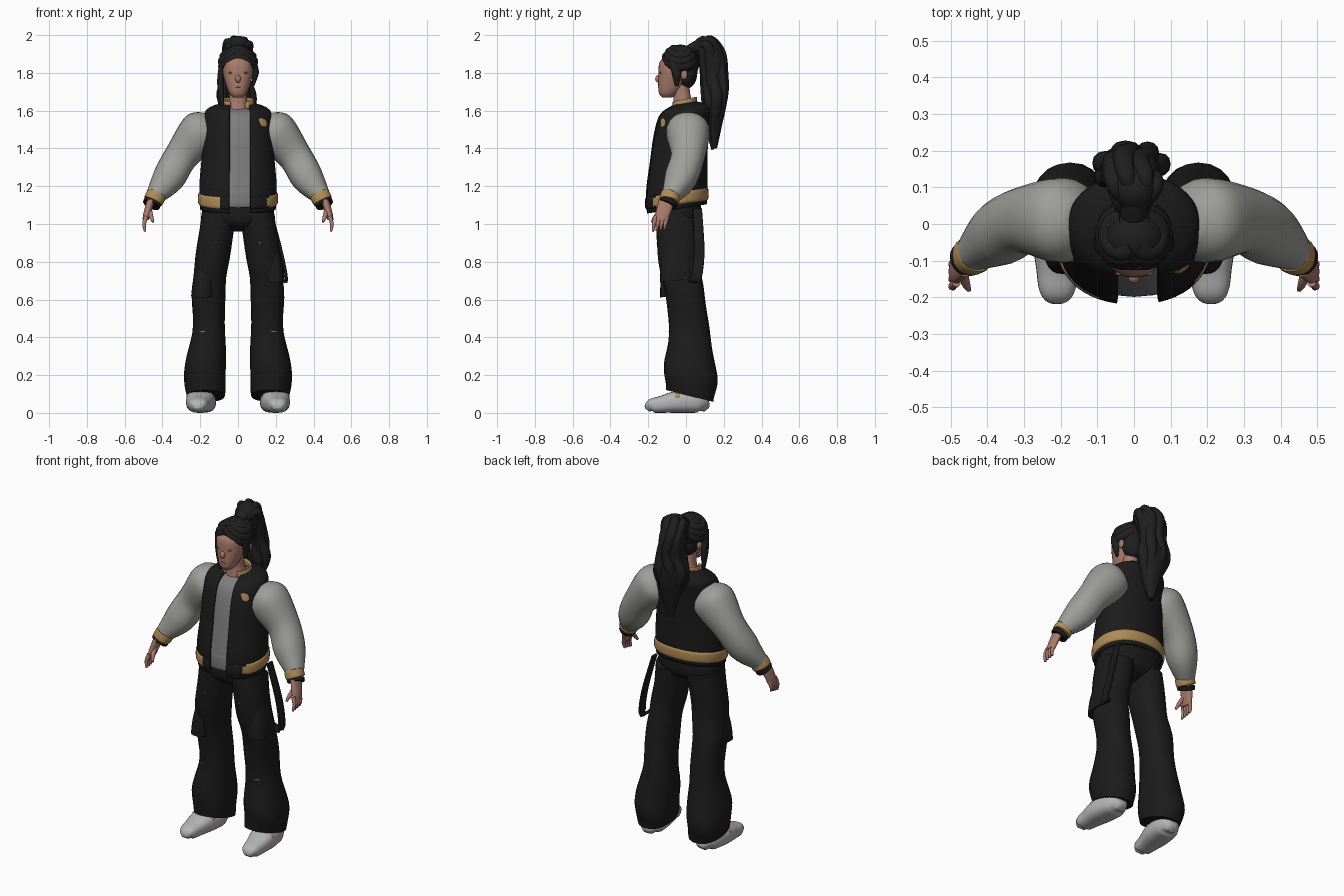
import bpy, bmesh, math
from mathutils import Vector

cube = bpy.data.objects.get("Cube")
if cube:
    bpy.data.objects.remove(cube, do_unlink=True)


def material(name, *colour):
    red, green, blue = colour if len(colour) == 3 else colour * 3
    mat = bpy.data.materials.new(name)
    mat.use_nodes = True
    mat.diffuse_color = (red, green, blue, 1)
    shader = mat.node_tree.nodes["Principled BSDF"]
    shader.inputs["Base Color"].default_value = mat.diffuse_color
    return mat


HAIR = material("black hair", .014)
CLOTH = material("black cloth", .011)
SLEEVE = material("grey leather", .34, .34, .32)
SHIRT = material("grey shirt", .21)
SHOE = material("pale shoe", .46)
GOLD = material("gold trim", .43, .26, .09)
SKIN = material("skin", .4, .2, .15)
LIPS = material("rosy skin", .27, .11, .09)

ALONG_X, ALONG_Y, ALONG_Z = Vector((1, 0, 0)), Vector((0, 1, 0)), Vector((0, 0, 1))


def finish(name, mesh_builder, mat, recalculate=True):
    if recalculate:
        bmesh.ops.recalc_face_normals(mesh_builder, faces=mesh_builder.faces)
    mesh = bpy.data.meshes.new(name)
    mesh_builder.to_mesh(mesh)
    mesh_builder.free()
    mesh.materials.append(mat)
    mesh.shade_smooth()
    mesh.set_sharp_from_angle(angle=math.radians(50))
    part = bpy.data.objects.new(name, mesh)
    bpy.context.scene.collection.objects.link(part)
    return part


def smooth_path(points, steps=5):
    """Catmull-Rom interpolation of position and radius together."""
    points = [Vector(point) for point in points]
    padded = [points[0], *points, points[-1]]
    path = []
    for before, start, end, after in zip(padded, padded[1:], padded[2:], padded[3:]):
        leave, arrive = (end - before) / 2, (after - start) / 2
        for step in range(steps):
            t = step / steps
            blend = t * t * (3 - 2 * t)
            path.append(start.lerp(end, blend) + leave * t * (1 - t) ** 2
                        - arrive * t * t * (1 - t))
    return path + [points[-1]]


def loft(name, mat, sections, depth=1, across=None, sides=24, power=2.2,
         tilt=0, gap=None, fold=0):
    """Skin rings (x, y, z, radius): level, or square to the path when across is given."""
    path = smooth_path(sections)
    builder = bmesh.new()
    rings = []
    for i, section in enumerate(path):
        centre, radius = section.to_3d(), max(section.w, .002)
        u, v = ALONG_X, ALONG_Y + ALONG_Z * tilt
        if across:
            ahead, behind = path[min(i + 1, len(path) - 1)], path[max(i - 1, 0)]
            tangent = (ahead - behind).to_3d()
            u = tangent.cross(across).normalized()
            v = u.cross(tangent).normalized()
        first, last = -math.pi / 2, math.pi * 3 / 2
        if gap:
            first += math.asin(min(.9, gap[1] / radius))
            last -= math.asin(min(.9, gap[0] / radius))
        ring = []
        for j in range(sides + bool(gap)):
            angle = first + (last - first) * j / sides
            c, s = math.cos(angle), math.sin(angle)
            size = radius * (1 + fold * math.sin(2 * angle + i))
            a = math.copysign(abs(c) ** (2 / power), c) * size
            b = math.copysign(abs(s) ** (2 / power), s) * size * depth
            ring.append(builder.verts.new(centre + u * a + v * b))
        rings.append(ring)
    for lower, upper in zip(rings, rings[1:]):
        for j in range(sides):
            k = (j + 1) % len(lower)
            builder.faces.new((lower[j], lower[k], upper[k], upper[j]))
    if not gap:
        builder.faces.new(rings[0])
        builder.faces.new(rings[-1])
    part = finish(name, builder, mat, not gap)
    if gap:
        part.modifiers.new("thickness", 'SOLIDIFY').thickness = .014
    return part


def band(name, mat, start, end, radius, **options):
    """Short knitted band with rounded edges."""
    start, end = Vector(start), Vector(end)
    sections = [(*start.lerp(end, t), radius * size)
                for t, size in ((0, .95), (.2, 1), (.8, 1), (1, .95))]
    return loft(name, mat, sections, **options)


def ball(name, mat, location, size):
    builder = bmesh.new()
    bmesh.ops.create_uvsphere(builder, u_segments=24, v_segments=14, radius=1)
    for vert in builder.verts:
        vert.co = vert.co * Vector(size) + Vector(location)
    return finish(name, builder, mat)


def patch(name, mat, location, width, height, target):
    """Thin oval plate laid on the surface of another part."""
    plate = ball(name, mat, location, (width, .004, height))
    lay = plate.modifiers.new("lay on", 'SHRINKWRAP')
    lay.target, lay.offset = target, .004


def on_scalp(turn, rise):
    """Point just under the hair cap; turn runs from the face round to the nape."""
    return HEAD + Vector((math.cos(rise) * math.sin(turn),
                          -math.cos(rise) * math.cos(turn), math.sin(rise))) * .079


# Torso: shirt under an open jacket
torso = [(0, -.05, 1.08, .2), (0, -.05, 1.2, .205), (0, -.04, 1.35, .193),
         (0, -.025, 1.5, .185), (0, -.005, 1.6, .17), (0, -.01, 1.64, .08)]
loft("shirt", SHIRT, [(x, y, z - .025, r * .9) for x, y, z, r in torso[1:]], depth=.8, tilt=.1)
band("shirt_hem", SHIRT, (0, -.05, 1.1), (0, -.05, 1.2), .185, depth=.8, tilt=.1)
jacket = loft("jacket", CLOTH, torso, depth=.8, gap=(.04, .06), sides=48, tilt=.15)
hem = band("jacket_hem", GOLD, (0, -.05, 1.1), (0, -.05, 1.17), .211,
           depth=.8, gap=(.04, .06), sides=48, tilt=.15)
hem.data.materials.append(CLOTH)
for face in hem.data.polygons:
    face.material_index = face.center.y < -.05 and -.1 < face.center.x < .16
band("collar", GOLD, (0, -.01, 1.62), (0, -.01, 1.66), .086, depth=.8, gap=(.04, .04), tilt=.2)
patch("chest_badge", GOLD, (.137, -.13, 1.54), .034, .024, jacket)

# Trouser hips
loft("trouser_hips", CLOTH, [(0, -.04, .96, .05), (0, -.04, .99, .15),
                             (0, -.04, 1.04, .19), (0, -.04, 1.14, .18)], depth=.64)

HEAD = Vector((0, -.03, 1.85))

for side, name in ((1, "left_"), (-1, "right_")):
    def paired(points):
        return [(side * x, *rest) for x, *rest in points]

    def place(x, y, z):
        return (side * x, y, z)

    # Trouser legs, cargo pockets and stitching
    leg = loft(name + "trouser_leg", CLOTH, paired([
        (.17, .02, .09, .1), (.175, .025, .22, .112), (.155, .02, .43, .087),
        (.155, -.01, .65, .088), (.135, -.04, .82, .09), (.1, -.04, 1.05, .094)]),
        depth=1.25, tilt=-.25, fold=.02)
    low = .7 if side > 0 else .62
    loft(name + "cargo_pocket", CLOTH, paired([
        (.19, -.05, low, .058), (.18, -.05, low + .1, .055), (.15, -.04, low + .3, .04)]),
        depth=1.5, power=2.6, tilt=.1)
    patch(name + "knee_stitch", SHIRT, place(.19, -.09, .43), .02, .003, leg)
    patch(name + "thigh_stitch", SHIRT, place(.12, -.15, .9), .014, .003, leg)

    # Shoes rest flat on the ground, so each ring sits at its own half height
    last = [(.21, -.205, .015), (.21, -.185, .036), (.208, -.13, .045),
            (.2, -.04, .058), (.185, .07, .052), (.18, .11, .02)]
    loft(name + "shoe", SHOE, paired([(*ring, ring[2]) for ring in last]),
         depth=1.3, across=ALONG_X, power=2.6)
    ball(name + "shoe_panel", GOLD, place(.2, -.045, .085), (.074, .03, .034))

    # Sleeves with ribbed cuffs
    loft(name + "sleeve", SLEEVE, paired([
        (.14, .01, 1.55, .06), (.19, .01, 1.495, .115), (.3, .01, 1.36, .09),
        (.37, -.03, 1.24, .085), (.44, -.08, 1.15, .05)]), across=ALONG_Y)
    band(name + "cuff", GOLD, place(.43, -.08, 1.16), place(.45, -.09, 1.12), .053, across=ALONG_Y)
    band(name + "cuff_edge", CLOTH, place(.45, -.09, 1.12), place(.46, -.1, 1.1), .048, across=ALONG_Y)

    # Hands
    loft(name + "palm", SKIN, paired([
        (.46, -.1, 1.13, .022), (.48, -.12, 1.06, .02), (.49, -.13, 1.02, .016)]), depth=2)
    for finger in range(4):
        y = .02 * finger - .16
        loft(f"{name}finger_{finger + 1}", SKIN, paired([
            (.485, y, 1.04, .012), (.497, y - .01, 1, .01),
            (.492, y - .015, .96 + .004 * finger, .006)]), across=ALONG_Y, sides=10)
    loft(name + "thumb", SKIN, paired([
        (.47, -.12, 1.08, .014), (.46, -.16, 1.04, .012), (.45, -.18, 1.01, .006)]),
        across=ALONG_Y, sides=10)

    # Ears and eyes
    ball(name + "ear", SKIN, place(.083, -.01, 1.79), (.012, .018, .026))
    ball(name + "eye", LIPS, place(.034, -.135, 1.8), (.017, .006, .005))

    # Hair swept from the parting round to the tie
    for row in range(3):
        turns = [.1 + step / 2 for step in range(6)]
        points = [on_scalp(turn, .6 + row / 3 - .8 * math.sin(turn)) for turn in turns]
        loft(f"{name}swept_lock_{row + 1}", HAIR, paired([(*point, .028) for point in points]),
             across=ALONG_Z, sides=16)

    # Loose lock beside the face, longer on the right
    length = .1 if side > 0 else .22
    loft(name + "loose_lock", HAIR, paired([
        (.085, -.07, 1.86, .014), (.092, -.05, 1.85 - length / 2, .018),
        (.08, -.05, 1.83 - length, .006)]), depth=1.4, sides=12)

# Strap looping at the left hip
loft("hip_strap", CLOTH, [(.17, .06, 1.08, .007), (.23, .07, .85, .008),
                          (.255, .05, .7, .008), (.2, .02, .74, .007)],
     depth=3.5, across=ALONG_Y, sides=12, power=4)

# Head and face
loft("neck", SKIN, [(0, -.01, 1.6, .062), (0, -.02, 1.67, .046), (0, -.03, 1.75, .046)])
loft("head", SKIN, [(0, -.1, 1.67, .025), (0, -.09, 1.7, .05), (0, -.06, 1.79, .078),
                    (0, -.05, 1.86, .08), (0, -.04, 1.91, .045)], depth=1.1, sides=32)
ball("nose", SKIN, (0, -.146, 1.768), (.015, .017, .02))
ball("upper_lip", LIPS, (0, -.138, 1.722), (.024, .01, .005))
ball("lower_lip", LIPS, (0, -.134, 1.713), (.02, .01, .006))

# Hair cap and tie
ball("hair_cap", HAIR, HEAD, (.095, .1, .1))
ball("hair_nape", HAIR, (0, 0, 1.8), (.075, .06, .085))
band("hair_tie", HAIR, (0, .02, 1.91), (0, .07, 1.94), .038, across=ALONG_X)

# Ponytail: a core with wavy locks following it
tail = [(0, .05, 1.93, .03), (0, .1, 1.95, .047), (-.01, .14, 1.87, .062),
        (-.01, .15, 1.76, .057), (-.01, .155, 1.66, .063), (0, .15, 1.53, .042),
        (0, .15, 1.4, .012)]
loft("ponytail_core", HAIR, tail, depth=1.3, across=ALONG_X)
LOCKS = 7
for lock in range(LOCKS):
    angle = math.tau * lock / LOCKS
    aside, back = math.cos(angle), math.sin(angle) * .7
    points = []
    for i, (x, y, z, radius) in enumerate(tail):
        sway = radius * math.sin(2 * i + lock) / 4
        points.append((x + aside * radius + sway, y + back * radius + sway / 2,
                       z + back * radius * .8, radius * .5))
    loft(f"ponytail_lock_{lock + 1}", HAIR, points, across=ALONG_X, sides=12)
